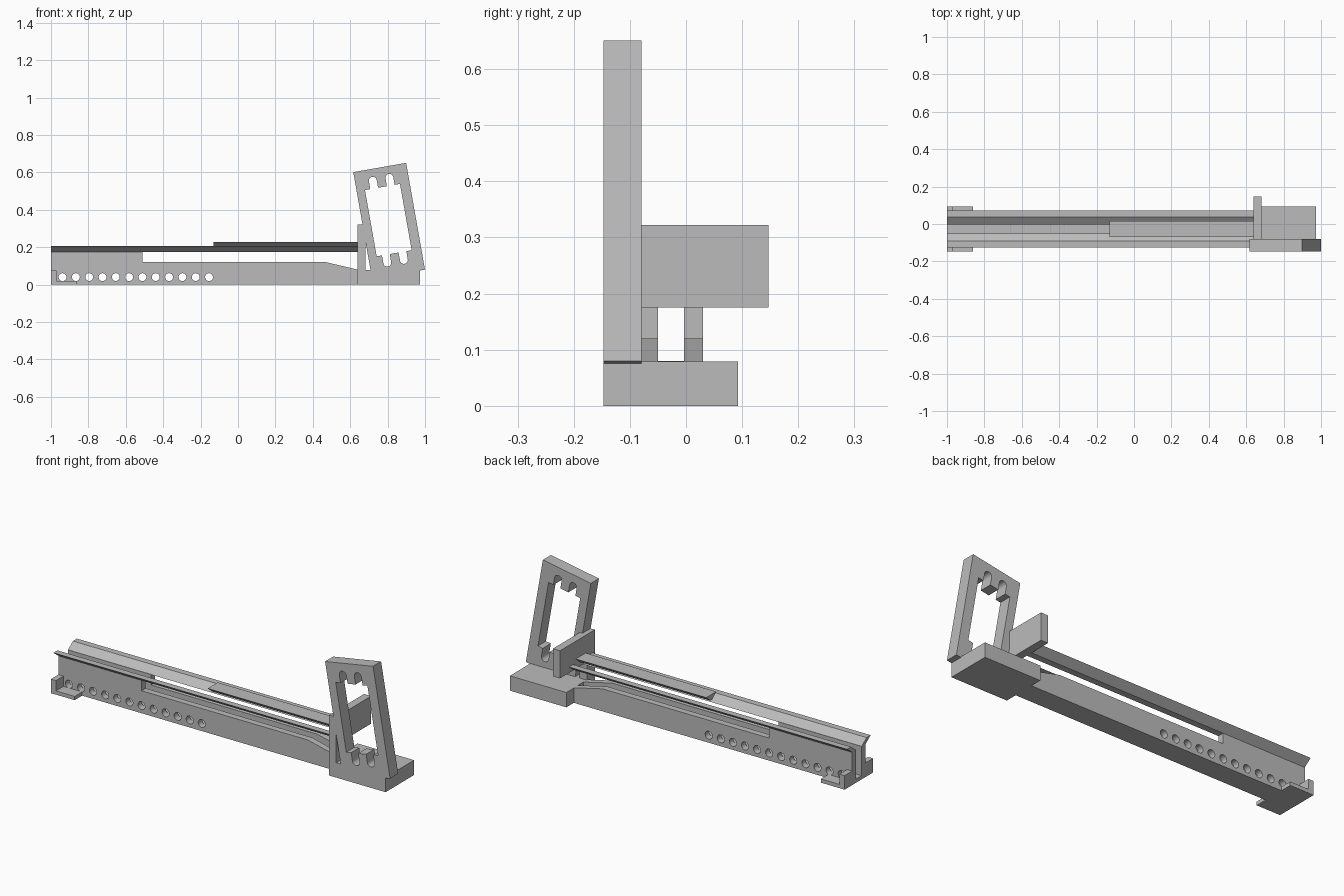
import bpy
import bmesh
import math
from mathutils import Vector

cube = bpy.data.objects.get("Cube")
if cube:
    bpy.data.objects.remove(cube, do_unlink=True)

gray = bpy.data.materials.new("plain_gray")
gray.use_nodes = True
COLOR = (0.5, 0.5, 0.5, 1)
gray.diffuse_color = COLOR
gray.node_tree.nodes["Principled BSDF"].inputs["Base Color"].default_value = COLOR

MID = -0.027                  # centre line of the beam in y
FRONT, BACK = -0.147, 0.093   # overall width of the base
FRAME_BACK = -0.079


def prism(name, outlines, axis, start, end):
    """Extrude closed 2D outlines along y (points are x, z) or x (points are y, z)."""
    bm = bmesh.new()
    for outline in outlines:
        if axis == "y":
            verts = [bm.verts.new((a, start, b)) for a, b in outline]
            offset = Vector((0, end - start, 0))
        else:
            verts = [bm.verts.new((start, a, b)) for a, b in outline]
            offset = Vector((end - start, 0, 0))
        face = bm.faces.new(verts)
        new = bmesh.ops.extrude_face_region(bm, geom=[face])["geom"]
        moved = [v for v in new if isinstance(v, bmesh.types.BMVert)]
        bmesh.ops.translate(bm, verts=moved, vec=offset)
    bmesh.ops.recalc_face_normals(bm, faces=bm.faces)
    mesh = bpy.data.meshes.new(name)
    bm.to_mesh(mesh)
    bm.free()
    mesh.materials.append(gray)
    obj = bpy.data.objects.new(name, mesh)
    bpy.context.collection.objects.link(obj)
    return obj


def rect(a0, a1, b0, b1):
    return [(a0, b0), (a1, b0), (a1, b1), (a0, b1)]


def box(name, x, y, z):
    return prism(name, [rect(*x, *z)], "y", *y)


def arc(cx, cz, r, start, end, steps):
    angles = [math.radians(start + (end - start) * i / steps) for i in range(steps + 1)]
    return [(cx + r * math.cos(a), cz + r * math.sin(a)) for a in angles]


def cut(obj, cutter):
    cutter.hide_render = True
    mod = obj.modifiers.new("cut", "BOOLEAN")
    mod.operation = "DIFFERENCE"
    mod.solver = "EXACT"
    mod.object = cutter
    bpy.context.view_layer.objects.active = obj
    bpy.ops.object.modifier_apply(modifier=mod.name)
    bpy.data.objects.remove(cutter, do_unlink=True)


# Long beam: stepped side profile, open channel and a row of holes
profile = [(-1, 0), (0.645, 0), (0.645, 0.079), (0.47, 0.12),
           (-0.51, 0.12), (-0.51, 0.176), (-1, 0.176)]
beam = prism("beam", [profile], "y", MID - 0.057, MID + 0.057)
cut(beam, box("channel_cutter", (-1.1, 0.64), (MID - 0.023, MID + 0.023), (0.02, 0.3)))
holes = [arc(-0.938 + 0.0712 * i, 0.04, 0.021, 0, 345, 23) for i in range(12)]
cut(beam, prism("hole_cutter", holes, "y", -0.3, 0.3))

# Flared rails on both sides of the channel
for name, side in (("front_rail", -1), ("back_rail", 1)):
    section = [(0.023, 0.175), (0.057, 0.175), (0.099, 0.207), (0.065, 0.207)]
    prism(name, [[(MID + side * y, z) for y, z in section]], "x", -1, 0.642)

# Wedge-shaped slider lying above the rails
prism("slider", [[(MID - 0.042, 0.228), (MID - 0.006, 0.198),
                  (MID + 0.006, 0.198), (MID + 0.042, 0.228)]], "x", -0.13, 0.642)

# Foot plate and upright tabs at the far end
box("foot_plate", (-1, -0.86), (FRONT, BACK), (0, 0.02))
for name, y in (("front_tab", (FRONT, MID - 0.057)), ("back_tab", (MID + 0.057, BACK))):
    box(name, (-1, -0.97), y, (0, 0.075))

# Base block, front brace and cross plate
box("base_block", (0.64, 0.973), (FRONT, BACK), (0, 0.079))
box("brace", (0.64, 0.682), (FRONT, FRAME_BACK), (0.07, 0.322))
box("cross_plate", (0.64, 0.682), (FRAME_BACK, 0.147), (0.175, 0.322))

# Leaning frame, drawn in its own tilted axes
TILT = math.radians(10)


def lean(points):
    c, s = math.cos(TILT), math.sin(TILT)
    return [(0.717 + c * a - s * b, 0.03 + s * a + c * b) for a, b in points]


frame = prism("leaning_frame", [lean(rect(0, 0.287, 0, 0.58))], "y", FRONT, FRAME_BACK)

# Window with two rounded notches at each end
R, LOW, HIGH = 0.021, 0.115, 0.475
NOTCHES = (0.095, 0.185)
window = [(0.045, LOW)]
for a in NOTCHES:
    window += [(a - R, LOW)] + arc(a, 0.071, R, 180, 360, 12) + [(a + R, LOW)]
window += [(0.235, LOW), (0.235, HIGH)]
for a in reversed(NOTCHES):
    window += [(a + R, HIGH)] + arc(a, 0.517, R, 0, 180, 12) + [(a - R, HIGH)]
window += [(0.045, HIGH)]
cut(frame, prism("window_cutter", [lean(window)], "y", -0.3, 0.1))
